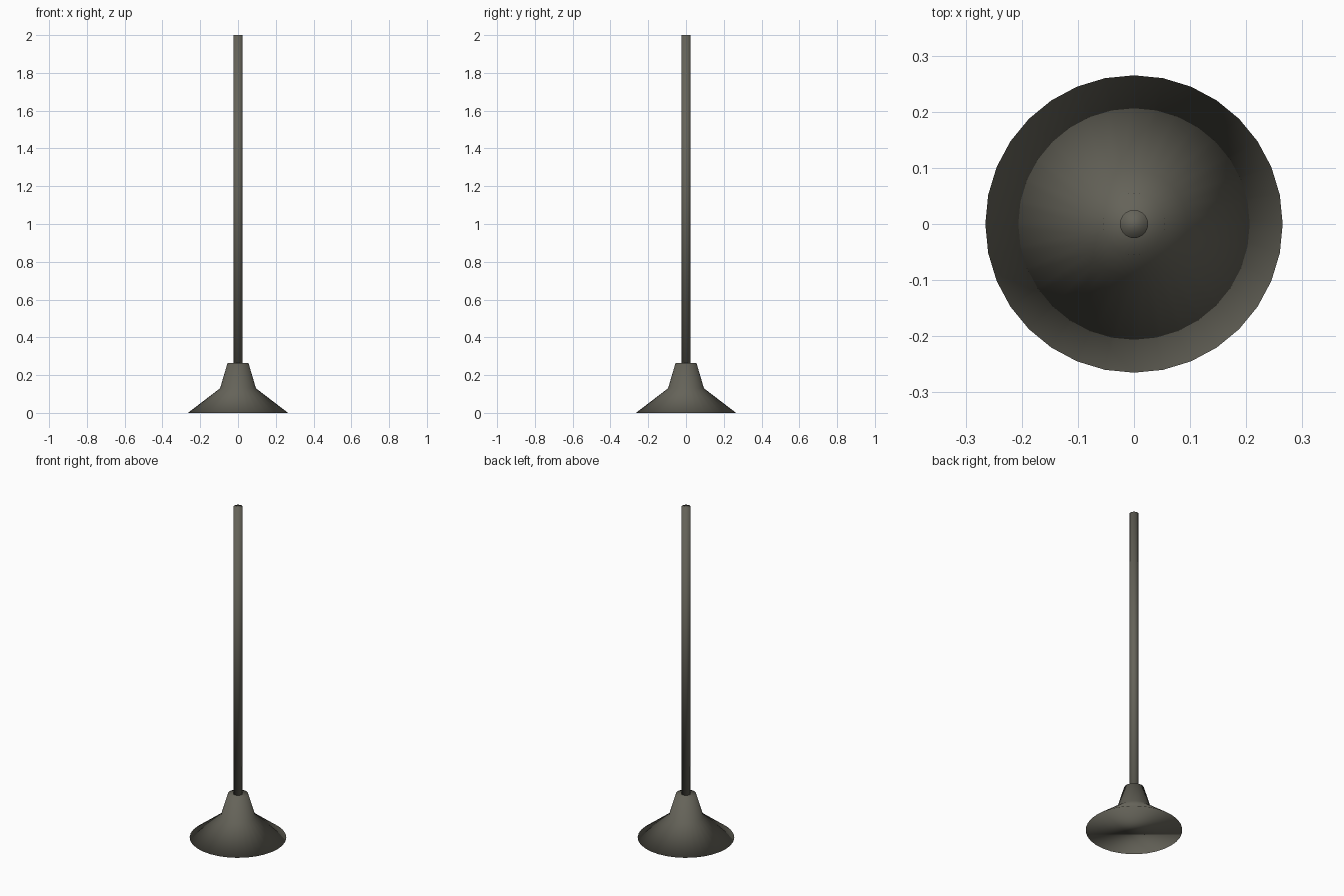
import bpy, bmesh
from math import cos, sin, tau

if "Cube" in bpy.data.objects:
    bpy.data.objects.remove(bpy.data.objects["Cube"])

SIDES = 32
mat = bpy.data.materials.new("dark_grey")
mat.diffuse_color = (0.13, 0.125, 0.10, 1)
mat.use_nodes = True
mat.node_tree.nodes["Principled BSDF"].inputs["Base Color"].default_value = mat.diffuse_color


def turned(name, profile):
    """Closed solid of revolution from (radius, height) points, bottom to top."""
    bm = bmesh.new()
    rings = [[bm.verts.new((r * cos(tau * i / SIDES), r * sin(tau * i / SIDES), z))
              for i in range(SIDES)] for r, z in profile]
    for low, high in zip(rings, rings[1:]):
        for i in range(SIDES):
            j = (i + 1) % SIDES
            bm.faces.new((low[i], low[j], high[j], high[i]))
    bm.faces.new(rings[0][::-1])
    bm.faces.new(rings[-1])
    for f in bm.faces:
        f.smooth = True
    mesh = bpy.data.meshes.new(name)
    bm.to_mesh(mesh)
    bm.free()
    mesh.materials.append(mat)
    obj = bpy.data.objects.new(name, mesh)
    bpy.context.collection.objects.link(obj)
    return obj


# Flared foot with a narrower collar
turned("flared_base", [(0.265, 0), (0.095, 0.13), (0.055, 0.265)])
# Straight pole rising out of the collar
turned("pole", [(0.025, 0.262), (0.025, 2.0)])
